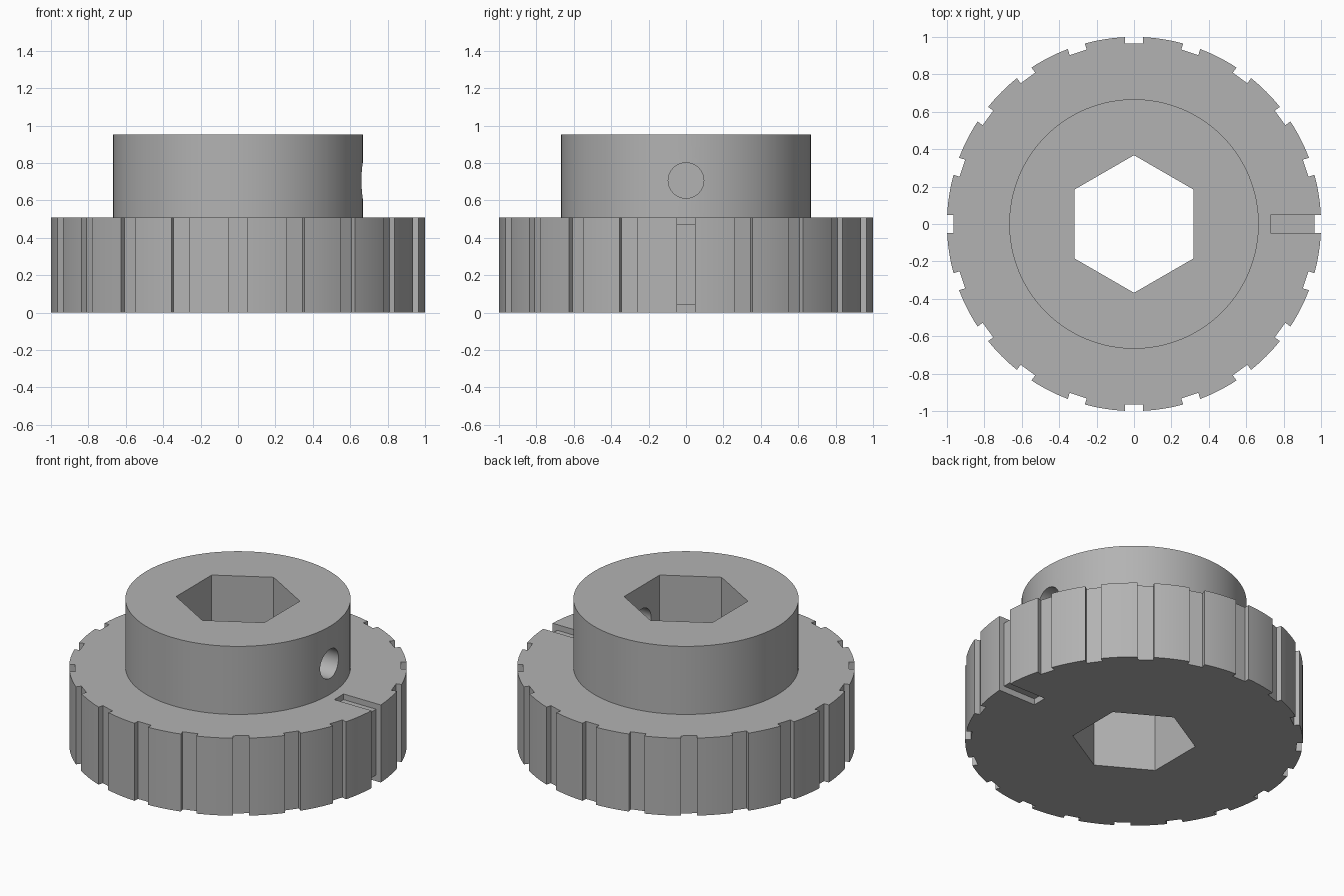
import bpy, bmesh, math
from mathutils import Matrix

cube = bpy.data.objects.get("Cube")
if cube:
    bpy.data.objects.remove(cube, do_unlink=True)

TEETH, NOTCH, FLOOR = 20, 0.048, 0.965
RIM_TOP, TOP = 0.507, 0.952

grey = bpy.data.materials.new("plain grey")
grey.use_nodes = True
colour = (0.45, 0.45, 0.45, 1)
grey.diffuse_color = colour
grey.node_tree.nodes["Principled BSDF"].inputs["Base Color"].default_value = colour


def prism(name, outline, z0, z1):
    """Extrude a flat outline between two heights."""
    bm = bmesh.new()
    face = bm.faces.new([bm.verts.new((x, y, z0)) for x, y in outline])
    new = bmesh.ops.extrude_face_region(bm, geom=[face])["geom"]
    verts = [v for v in new if isinstance(v, bmesh.types.BMVert)]
    bmesh.ops.translate(bm, vec=(0, 0, z1 - z0), verts=verts)
    bmesh.ops.recalc_face_normals(bm, faces=bm.faces)
    mesh = bpy.data.meshes.new(name)
    bm.to_mesh(mesh)
    bm.free()
    obj = bpy.data.objects.new(name, mesh)
    mesh.materials.append(grey)
    bpy.context.collection.objects.link(obj)
    return obj


def ring(radius, count, start=0.0):
    angles = [start + math.tau * i / count for i in range(count)]
    return [(radius * math.cos(a), radius * math.sin(a)) for a in angles]


def rectangle(x0, x1, half):
    return [(x0, -half), (x1, -half), (x1, half), (x0, half)]


def combine(target, other, operation):
    """Apply a boolean and discard the second solid."""
    other.hide_render = True
    mod = target.modifiers.new("combine", "BOOLEAN")
    mod.operation, mod.object, mod.solver = operation, other, "EXACT"
    bpy.ops.object.select_all(action="DESELECT")
    bpy.context.view_layer.objects.active = target
    target.select_set(True)
    bpy.ops.object.modifier_apply(modifier=mod.name)
    bpy.data.objects.remove(other, do_unlink=True)


# Toothed rim: a flat-floored notch followed by an arc, repeated
outline = []
pitch = math.tau / TEETH
edge = math.asin(NOTCH)
floor_angle = math.atan2(NOTCH, FLOOR)
floor_radius = math.hypot(NOTCH, FLOOR)
for i in range(TEETH):
    for a in (-floor_angle, floor_angle):
        a += i * pitch
        outline.append((floor_radius * math.cos(a), floor_radius * math.sin(a)))
    for k in range(9):
        a = i * pitch + edge + (pitch - 2 * edge) * k / 8
        outline.append((math.cos(a), math.sin(a)))
pulley = prism("toothed_pulley", outline, 0, RIM_TOP)

# Round hub rising from the rim
combine(pulley, prism("hub", ring(0.667, 128), 0.25, TOP), "UNION")

# Hexagonal bore through everything
combine(pulley, prism("hex_bore", ring(0.368, 6, math.pi / 2), -0.2, 1.2), "DIFFERENCE")

# Grub screw hole on the left side of the hub, reaching the bore
screw = prism("screw_hole", ring(0.095, 48), 0.1, 0.9)
screw.data.transform(Matrix.Translation((0, 0, 0.706)) @ Matrix.Rotation(math.pi / 2, 4, "Y"))
combine(pulley, screw, "DIFFERENCE")

# Shallow alignment slots on the top and bottom of the rim
for z0, z1 in ((0.47, 0.6), (-0.1, 0.04)):
    combine(pulley, prism("slot", rectangle(0.73, 1.1, NOTCH), z0, z1), "DIFFERENCE")

bpy.ops.object.shade_smooth_by_angle(angle=math.radians(30))
